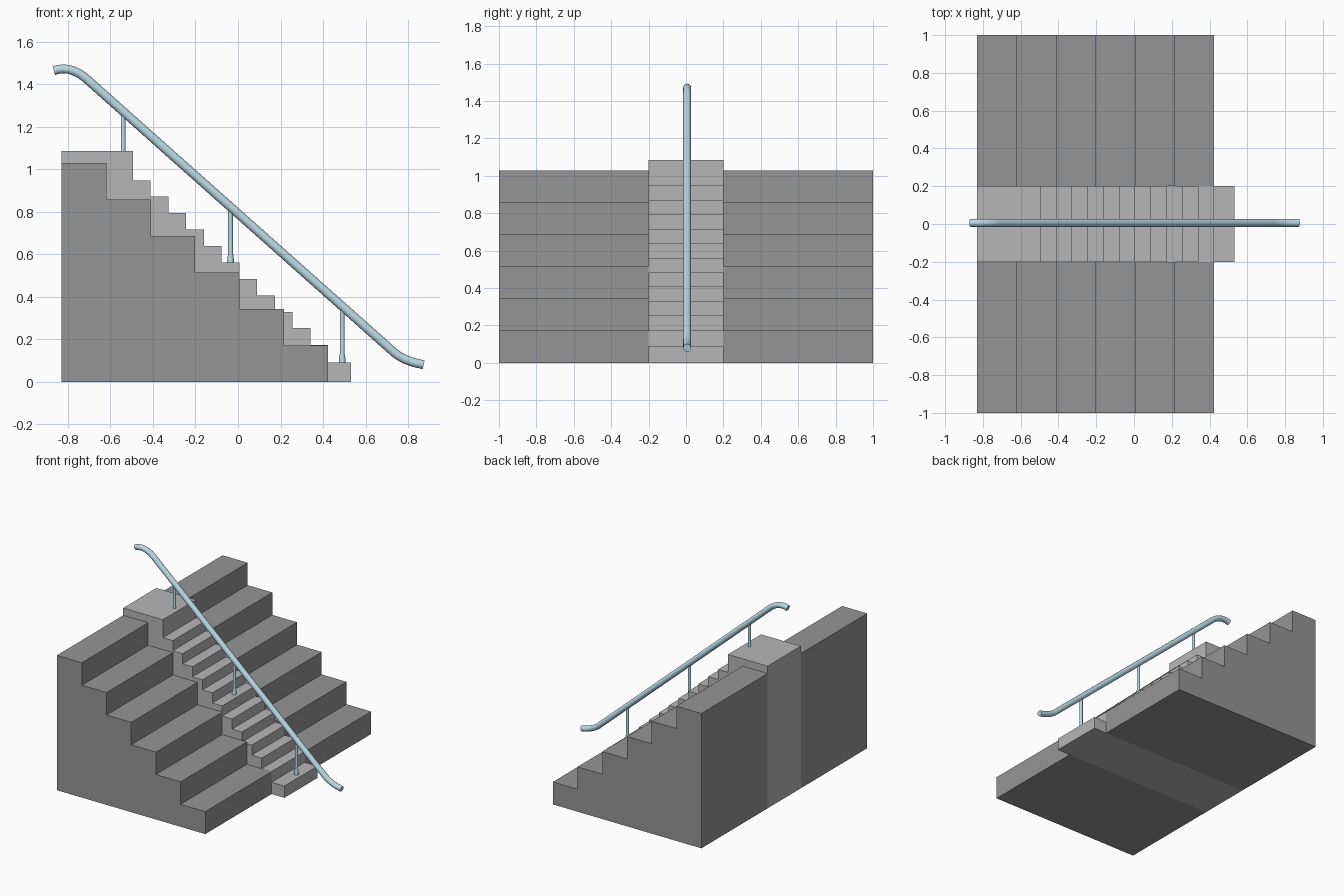
import bpy, bmesh, math
from mathutils import Vector

if "Cube" in bpy.data.objects:
    bpy.data.objects.remove(bpy.data.objects["Cube"])


def material(name, rgb):
    m = bpy.data.materials.new(name)
    m.diffuse_color = (*rgb, 1)
    m.use_nodes = True
    m.node_tree.nodes["Principled BSDF"].inputs["Base Color"].default_value = m.diffuse_color
    return m


dark_stone = material("dark_stone", (0.30, 0.30, 0.30))
light_stone = material("light_stone", (0.47, 0.47, 0.47))
blue_metal = material("pale_blue_metal", (0.50, 0.70, 0.78))


def finish(name, bm, mat):
    bmesh.ops.recalc_face_normals(bm, faces=bm.faces)
    me = bpy.data.meshes.new(name)
    bm.to_mesh(me)
    bm.free()
    me.materials.append(mat)
    ob = bpy.data.objects.new(name, me)
    bpy.context.collection.objects.link(ob)
    return ob


def staircase(name, risers, tops, back, y0, y1, mat):
    """Solid stair: stepped side profile extruded from y0 to y1."""
    pts = [(back, 0)]
    z = 0
    for x, top in zip(risers, tops):
        pts += [(x, z), (x, top)]
        z = top
    pts.append((back, z))
    bm = bmesh.new()
    face = bm.faces.new([bm.verts.new((x, y0, z)) for x, z in pts])
    ext = bmesh.ops.extrude_face_region(bm, geom=[face])
    bmesh.ops.translate(bm, vec=(0, y1 - y0, 0),
                        verts=[v for v in ext["geom"] if isinstance(v, bmesh.types.BMVert)])
    return finish(name, bm, mat)


def smooth(ob):
    bpy.ops.object.select_all(action="DESELECT")
    ob.select_set(True)
    bpy.context.view_layer.objects.active = ob
    bpy.ops.object.shade_smooth_by_angle(angle=math.radians(35))


# Tall seating steps on both sides
BACK = -0.83
big_x = [0.424 - 0.2085 * i for i in range(6)]
big_z = [0.1715 * (i + 1) for i in range(6)]
staircase("side_steps_front", big_x, big_z, BACK, -1, -0.2, dark_stone)
staircase("side_steps_back", big_x, big_z, BACK, 0.2, 1, dark_stone)

# Walkable flight with half-height steps and a top landing
small_x = [0.532] + [0.424 - 0.0835 * i for i in range(12)]
small_z = [0.09, 0.172] + [0.252 + 0.0773 * i for i in range(10)] + [1.085]
staircase("middle_steps", small_x, small_z, BACK, -0.2, 0.2, light_stone)

# Handrail tube swept along a path with curved ends
RAIL_Y = 0.006
path = [(-0.866, 1.463), (-0.845, 1.469), (-0.819, 1.471), (-0.795, 1.469),
        (-0.77, 1.461), (-0.745, 1.449), (-0.72, 1.431),
        (0.735, 0.137), (0.757, 0.121), (0.785, 0.106), (0.825, 0.091), (0.873, 0.080)]
R, SIDES = 0.021, 16
pts = [Vector((x, RAIL_Y, z)) for x, z in path]
bm = bmesh.new()
rings = []
for i, p in enumerate(pts):
    t = (pts[min(i + 1, len(pts) - 1)] - pts[max(i - 1, 0)]).normalized()
    if 0 < i < len(pts) - 1:
        t = ((pts[i + 1] - p).normalized() + (p - pts[i - 1]).normalized()).normalized()
    side = Vector((0, 1, 0))
    up = t.cross(side)
    rings.append([bm.verts.new(p + R * (math.cos(a) * side + math.sin(a) * up))
                  for a in (2 * math.pi * k / SIDES for k in range(SIDES))])
for a, b in zip(rings, rings[1:]):
    for k in range(SIDES):
        n = (k + 1) % SIDES
        bm.faces.new((a[k], a[n], b[n], b[k]))
bm.faces.new(rings[0])
bm.faces.new(rings[-1])
smooth(finish("handrail", bm, blue_metal))

# Posts with flared feet, standing on the middle steps
for i, (x, foot) in enumerate([(-0.54, small_z[11]), (-0.035, small_z[6]), (0.49, small_z[0])]):
    rail_z = 1.431 - (x + 0.72) * (1.431 - 0.137) / 1.455
    bm = bmesh.new()
    rows = []
    for r, z in [(0.016, foot), (0.015, foot + 0.02), (0.011, foot + 0.045), (0.011, rail_z)]:
        rows.append([bm.verts.new((x + r * math.cos(a), RAIL_Y + r * math.sin(a), z))
                     for a in (2 * math.pi * k / 12 for k in range(12))])
    for a, b in zip(rows, rows[1:]):
        for k in range(12):
            bm.faces.new((a[k], a[(k + 1) % 12], b[(k + 1) % 12], b[k]))
    bm.faces.new(rows[0])
    bm.faces.new(rows[-1])
    smooth(finish(f"rail_post_{i + 1}", bm, blue_metal))
